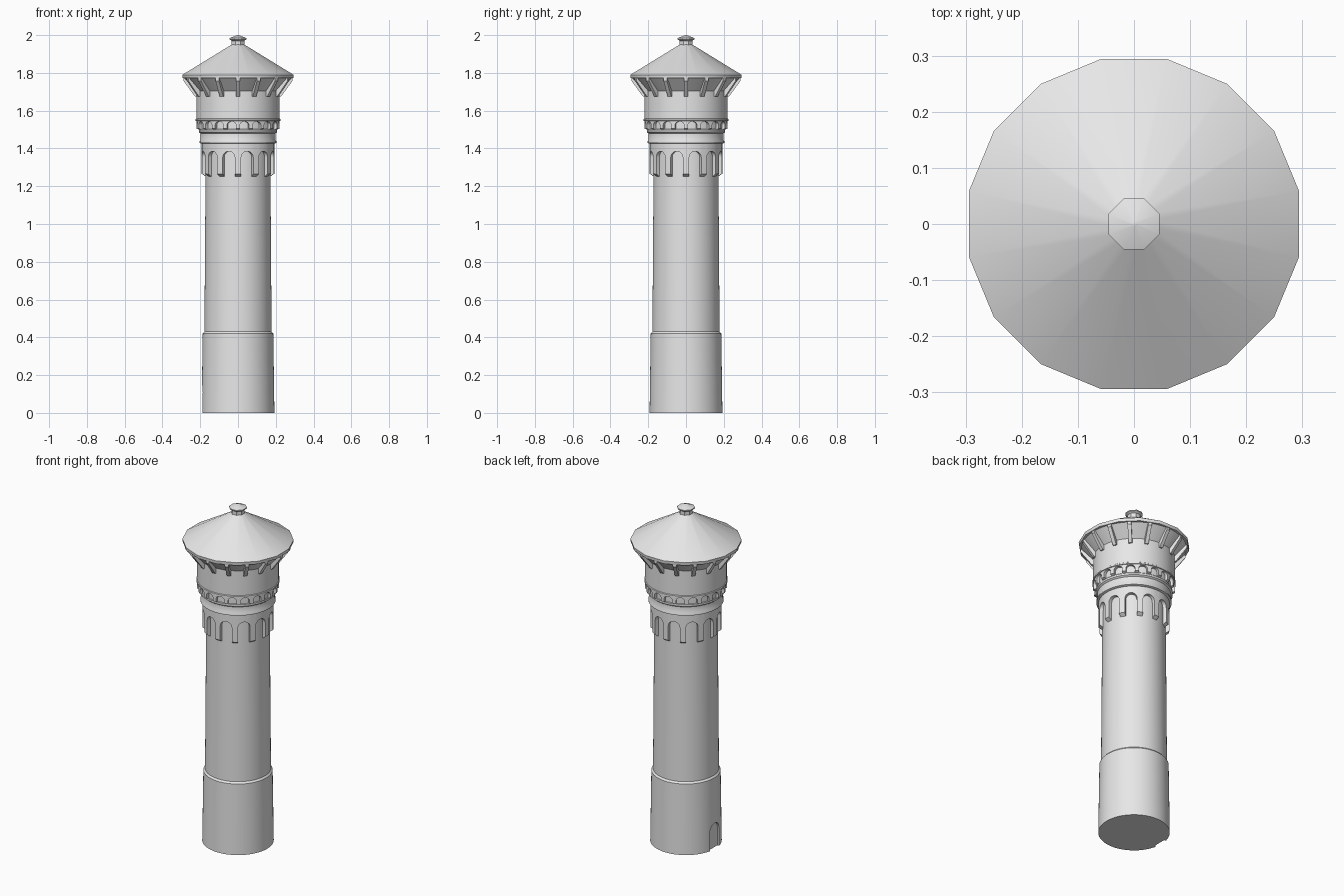
import bpy, bmesh
from math import sin, cos, pi, radians, sqrt

if "Cube" in bpy.data.objects:
    bpy.data.objects.remove(bpy.data.objects["Cube"])

stone = bpy.data.materials.new("light_grey_stone")
stone.diffuse_color = (0.8, 0.8, 0.8, 1)
stone.use_nodes = True
stone.node_tree.nodes["Principled BSDF"].inputs["Base Color"].default_value = stone.diffuse_color


def finish(name, bm, angle=30):
    bmesh.ops.remove_doubles(bm, verts=bm.verts, dist=1e-5)
    bmesh.ops.recalc_face_normals(bm, faces=bm.faces)
    me = bpy.data.meshes.new(name)
    bm.to_mesh(me)
    bm.free()
    me.materials.append(stone)
    ob = bpy.data.objects.new(name, me)
    bpy.context.collection.objects.link(ob)
    smooth(ob, angle)
    return ob


def smooth(ob, angle):
    bpy.ops.object.select_all(action='DESELECT')
    ob.select_set(True)
    bpy.context.view_layer.objects.active = ob
    bpy.ops.object.shade_smooth_by_angle(angle=radians(angle))


def lathe(name, profile, n=64, angle=30):
    """Capped solid of revolution; flat sides face the axes."""
    bm = bmesh.new()
    rings = [[bm.verts.new((r * cos((i + .5) * 2 * pi / n), r * sin((i + .5) * 2 * pi / n), z))
              for i in range(n)] for r, z in profile]
    for a, b in zip(rings, rings[1:]):
        for i in range(n):
            j = (i + 1) % n
            bm.faces.new((a[i], a[j], b[j], b[i]))
    bm.faces.new(rings[0][::-1])
    bm.faces.new(rings[-1])
    return finish(name, bm, angle)


def arcade(name, n, half, z_bot, z_spring, z_arch, z_top, r_in, r_out, slant):
    """Ring of piers joined by round arches; the pier feet slope inward."""
    step = 2 * pi / n
    bay = [(0, z_bot, slant), (step / 4 - half / 4, z_bot, slant),
           (step / 2 - half, z_bot, slant)]
    for k in range(11):
        t = -cos(pi * k / 10)
        bay.append((step / 2 + half * t, z_spring + (z_arch - z_spring) * sqrt(max(0, 1 - t * t)), 0))
    bay += [(step / 2 + half, z_bot, slant), (step * .75 + half / 4, z_bot, slant)]
    samples = [(i * step + a, z, s) for i in range(n) for a, z, s in bay]
    bm = bmesh.new()
    cols = []
    for a, z, s in samples:
        c, d = cos(a), sin(a)
        cols.append([bm.verts.new((r * c, r * d, h)) for r, h in
                     ((r_out, z + s), (r_out, z_top), (r_in, z_top), (r_in, z))])
    for i, p in enumerate(cols):
        j = (i + 1) % len(cols)
        q = cols[j]
        bm.faces.new((p[3], q[3], q[0], p[0]))
        if abs(samples[i][0] - samples[j][0]) > 1e-6:
            bm.faces.new((p[0], q[0], q[1], p[1]))
            bm.faces.new((p[1], q[1], q[2], p[2]))
    return finish(name, bm, 35)


def prism(bm, points, start, end, place):
    """Extrude a 2D outline from start to end, mapped to 3D by place(u, v, w)."""
    a = [bm.verts.new(place(u, v, start)) for u, v in points]
    b = [bm.verts.new(place(u, v, end)) for u, v in points]
    bm.faces.new(a)
    bm.faces.new(b[::-1])
    for i in range(len(a)):
        j = (i + 1) % len(a)
        bm.faces.new((a[i], b[i], b[j], a[j]))


# Lower plinth with a shallow arched doorway on the left side
base = lathe("base", [(.193, 0), (.187, .42), (.178, .43)])
bm = bmesh.new()
door = [(-.042, -.03), (.042, -.03)]
door += [(.042 * cos(pi * k / 10), .11 + .042 * sin(pi * k / 10)) for k in range(11)]
prism(bm, door, -.25, -.177, lambda u, v, w: (w, u, v))
cutter = finish("door_cutter", bm)
cutter.hide_render = True
mod = base.modifiers.new("doorway", 'BOOLEAN')
mod.operation = 'DIFFERENCE'
mod.solver = 'EXACT'
mod.object = cutter
bpy.context.view_layer.objects.active = base
bpy.ops.object.modifier_apply(modifier=mod.name)
bpy.data.objects.remove(cutter)
smooth(base, 30)

# Tapered shaft
lathe("shaft", [(.178, .43), (.172, 1.26), (.172, 1.43)])

# Large arcade below the mouldings
arcade("large_arcade", 12, radians(10), 1.25, 1.352, 1.385, 1.43, .168, .192, .016)

# Stepped mouldings
lathe("mouldings", [(.192, 1.425), (.203, 1.43), (.203, 1.438), (.199, 1.445),
                    (.199, 1.48), (.208, 1.487), (.208, 1.498), (.205, 1.502), (.205, 1.55)])

# Small arched corbels
arcade("small_arcade", 20, radians(6.3), 1.497, 1.522, 1.543, 1.55, .2, .221, .008)

# Upper drum with lip and flared soffit
lathe("drum", [(.221, 1.545), (.225, 1.547), (.225, 1.555), (.221, 1.558),
               (.221, 1.705), (.283, 1.772), (.283, 1.78)])

# Roof brackets
bm = bmesh.new()
outline = [(.212, 1.675), (.228, 1.675), (.288, 1.757), (.288, 1.778), (.212, 1.778)]
for i in range(16):
    c, s = cos(i * pi / 8), sin(i * pi / 8)
    prism(bm, outline, -.01, .01, lambda u, v, w: (u * c - w * s, u * s + w * c, v))
finish("roof_brackets", bm)

# Sixteen-sided conical roof
lathe("roof", [(.298, 1.772), (.300, 1.79), (.034, 1.95)], 16)

# Octagonal finial
lathe("finial", [(.037, 1.935), (.037, 1.97), (.049, 1.978), (.049, 1.984), (.004, 2.0)], 8)
